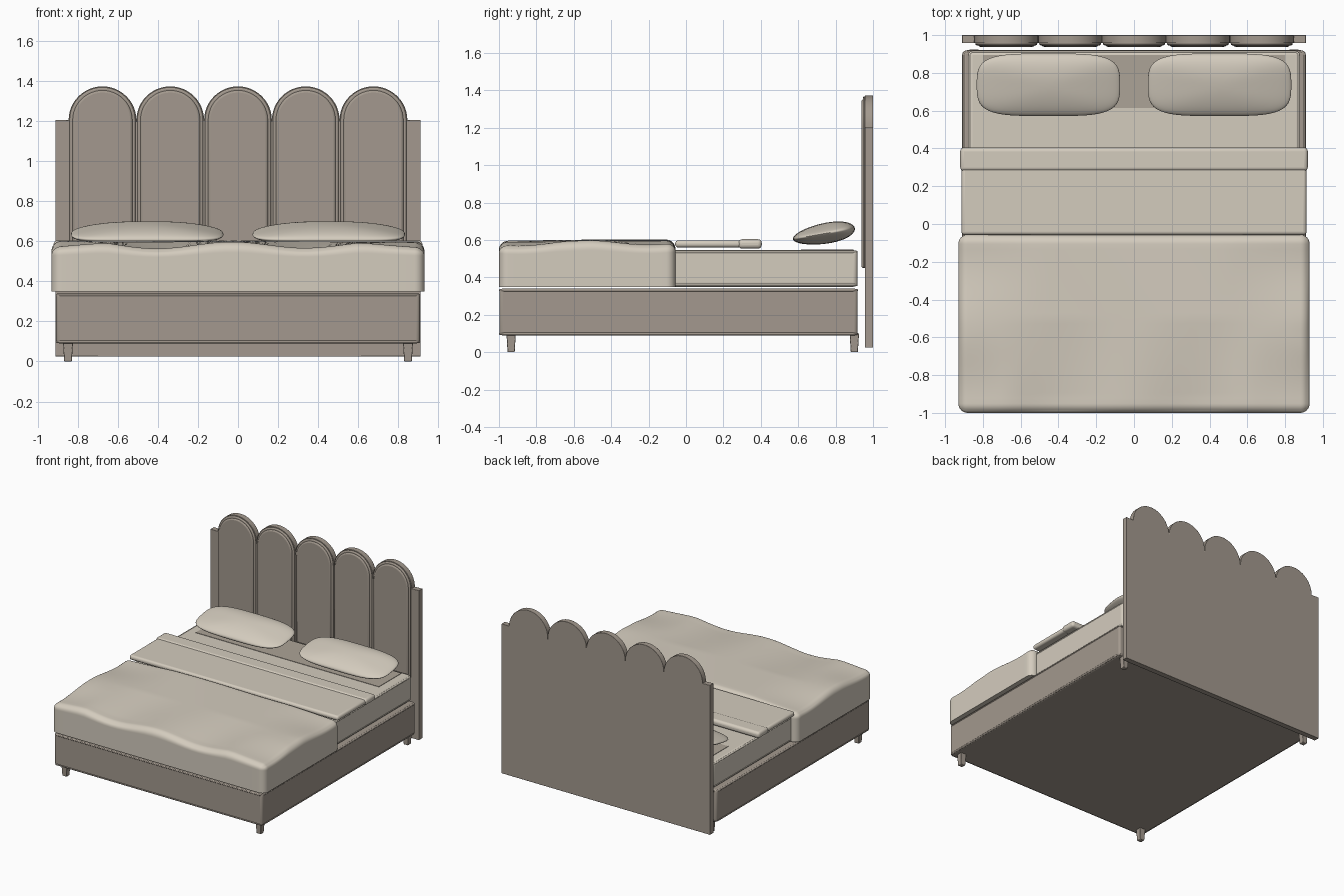
import bpy, bmesh, math
from mathutils import Vector, Matrix

if "Cube" in bpy.data.objects:
    bpy.data.objects.remove(bpy.data.objects["Cube"])


def material(name, r, g, b):
    m = bpy.data.materials.new(name)
    lin = [((c / 255 + 0.055) / 1.055) ** 2.4 for c in (r, g, b)]
    m.diffuse_color = (*lin, 1)
    m.use_nodes = True
    m.node_tree.nodes["Principled BSDF"].inputs["Base Color"].default_value = m.diffuse_color
    return m


taupe = material("taupe_upholstery", 163, 153, 142)
linen = material("cream_linen", 212, 204, 190)
shade = material("dark_sheet", 172, 163, 151)


def finish(name, bm, mat, bevel=0, segments=4, angle=40):
    """Turn a bmesh into a smooth shaded, optionally bevelled object."""
    bmesh.ops.recalc_face_normals(bm, faces=bm.faces)
    me = bpy.data.meshes.new(name)
    bm.to_mesh(me)
    bm.free()
    me.materials.append(mat)
    ob = bpy.data.objects.new(name, me)
    bpy.context.collection.objects.link(ob)
    bpy.ops.object.select_all(action='DESELECT')
    ob.select_set(True)
    bpy.context.view_layer.objects.active = ob
    bpy.ops.object.shade_smooth_by_angle(angle=math.radians(angle))
    if bevel:
        mod = ob.modifiers.new("rounding", 'BEVEL')
        mod.width, mod.segments, mod.limit_method = bevel, segments, 'ANGLE'
        mod.angle_limit = math.radians(35)
    return ob


def box(name, x, y, z, mat, bevel=0):
    """Box from (min, max) ranges."""
    bm = bmesh.new()
    bmesh.ops.create_cube(bm, size=1)
    for v in bm.verts:
        v.co = [(a + b) / 2 + c * (b - a) for c, (a, b) in zip(v.co, (x, y, z))]
    return finish(name, bm, mat, bevel)


def piping(name, hx, y0, y1, z, mat, r=0.007, corner=0.02):
    """Thin cord running around a rounded rectangle."""
    cu = bpy.data.curves.new(name, 'CURVE')
    cu.dimensions, cu.bevel_depth, cu.bevel_resolution = '3D', r, 2
    pts = []
    for cx, cy, a0 in ((hx, y1, 0), (-hx, y1, 90), (-hx, y0, 180), (hx, y0, 270)):
        cx -= math.copysign(corner, cx)
        cy += corner if cy == y0 else -corner
        for k in range(4):
            a = math.radians(a0 + k * 30)
            pts.append((cx + corner * math.cos(a), cy + corner * math.sin(a), z, 1))
    sp = cu.splines.new('POLY')
    sp.points.add(len(pts) - 1)
    for p, co in zip(sp.points, pts):
        p.co = co
    sp.use_cyclic_u = True
    cu.materials.append(mat)
    bpy.context.collection.objects.link(bpy.data.objects.new(name, cu))


def prism(name, outline, y0, y1, mat, bevel, segments):
    """Extrude an x,z outline along y."""
    bm = bmesh.new()
    f = bm.faces.new([bm.verts.new((x, y1, z)) for x, z in outline])
    ext = bmesh.ops.extrude_face_region(bm, geom=[f])
    for v in ext["geom"]:
        if isinstance(v, bmesh.types.BMVert):
            v.co.y = y0
    return finish(name, bm, mat, bevel, segments)


def arch(cx, cz, r, n=24):
    return [(cx + r * math.cos(math.pi * k / n), cz + r * math.sin(math.pi * k / n))
            for k in range(n + 1)]


def grid_cube(cuts):
    bm = bmesh.new()
    bmesh.ops.create_cube(bm, size=2)
    bmesh.ops.subdivide_edges(bm, edges=bm.edges[:], cuts=cuts, use_grid_fill=True)
    return bm


# Headboard: scalloped back panel
STEP = 0.338
centres = [STEP * i for i in (2, 1, 0, -1, -2)]
outline = [(-0.91, 0.025), (0.91, 0.025), (0.91, 1.205)]
for i, c in enumerate(centres):
    outline += arch(c, 1.203, STEP / 2)[(1 if i else 0):]
outline.append((-0.91, 1.205))
prism("headboard_panel", outline, 0.957, 1.0, taupe, 0.005, 2)

# Headboard: padded channels, a rim and a raised pad for each
for i, c in enumerate(centres):
    for part, r, y0, bev in (("rim", 0.164, 0.946, 0.008), ("pad", 0.15, 0.938, 0.012)):
        prism(f"channel_{part}_{i + 1}",
              [(c - r, 0.45), (c + r, 0.45)] + arch(c, 1.203, r),
              y0, 0.962, taupe, bev, 3)

# Upholstered base with piping
box("bed_base", (-0.908, 0.908), (-0.998, 0.918), (0.09, 0.34), taupe, 0.018)
for name, z in (("base_piping_top", 0.331), ("base_piping_bottom", 0.099)):
    piping(name, 0.903, -0.993, 0.913, z, taupe)

# Tapered legs
for sx in (-1, 1):
    for y, end in ((-0.935, "front"), (0.9, "back")):
        bm = bmesh.new()
        bmesh.ops.create_cube(bm, size=1)
        for v in bm.verts:
            w = 0.05 if v.co.z > 0 else 0.038
            v.co = (sx * 0.848 + v.co.x * w, y + v.co.y * w, 0.1 if v.co.z > 0 else 0)
        finish(f"{end}_leg_{'left' if sx < 0 else 'right'}", bm, taupe, 0.004, 2)

# Mattress with piping, and the darker sheet at the head
box("mattress", (-0.878, 0.878), (-0.96, 0.917), (0.35, 0.546), linen, 0.022)
for name, z in (("mattress_piping_top", 0.536), ("mattress_piping_bottom", 0.36)):
    piping(name, 0.872, -0.95, 0.911, z, linen)
box("head_sheet", (-0.8, 0.8), (0.615, 0.895), (0.544, 0.549), shade)

# Duvet: rounded box with a rippled rim
HALF, R, CUT = Vector((0.93, 0.472, 0.126)), 0.05, 0.75
bm = grid_cube(39)
for v in bm.verts:
    p, inner = Vector(), Vector()
    for k in range(3):
        u, lim = abs(v.co[k]), HALF[k] - R
        d = u / CUT * lim if u < CUT else lim + (u - CUT) / (1 - CUT) * R
        p[k] = math.copysign(d, v.co[k])
        inner[k] = max(-lim, min(lim, p[k]))
    if v.co.z < 0:
        inner.z = p.z
    off = p - inner
    if off.length > 1e-6:
        p = inner + off * (max(abs(c) for c in off) / off.length)
    x, y = p.x, p.y - 0.528
    front = max(0, min(1, (-y - 0.5) / 0.42))
    side = max(0, min(1, (abs(x) - 0.5) / 0.38))
    dip = front * (0.5 + 0.5 * math.cos(8.27 * (x + 0.42)))
    dip = max(dip, 0.75 * side * (0.5 + 0.5 * math.cos(9 * (y + 0.2))))
    rise = max(0, v.co.z)
    v.co = (x, y, p.z + 0.476 - 0.036 * dip * rise
            - 0.003 * rise * (1 + math.sin(6 * x + 4 * y)))
finish("duvet", bm, linen, angle=50)

# Folded blanket with a thicker turned-over edge
box("folded_blanket", (-0.913, 0.913), (-0.058, 0.3), (0.56, 0.598), linen, 0.017)
box("blanket_fold", (-0.92, 0.92), (0.28, 0.405), (0.554, 0.604), linen, 0.02)

# Pillows: tilted soft cushions
for sx in (-1, 1):
    bm = grid_cube(15)
    tilt = Matrix.Rotation(math.radians(10), 3, 'X')
    for v in bm.verts:
        x, y, z = v.co
        s = (math.sqrt(x ** 4 + y ** 4) + z * z) ** -0.5
        x, y, z = x * s, y * s, z * s
        z *= 1 - 0.3 * x * x + 0.15 * y
        p = tilt @ Vector((x * 0.38 * (1 - 0.03 * y * y), y * 0.168, z * 0.055))
        v.co = p + Vector((sx * 0.453, 0.737, 0.634))
    finish(f"pillow_{'left' if sx < 0 else 'right'}", bm, linen, angle=60)
